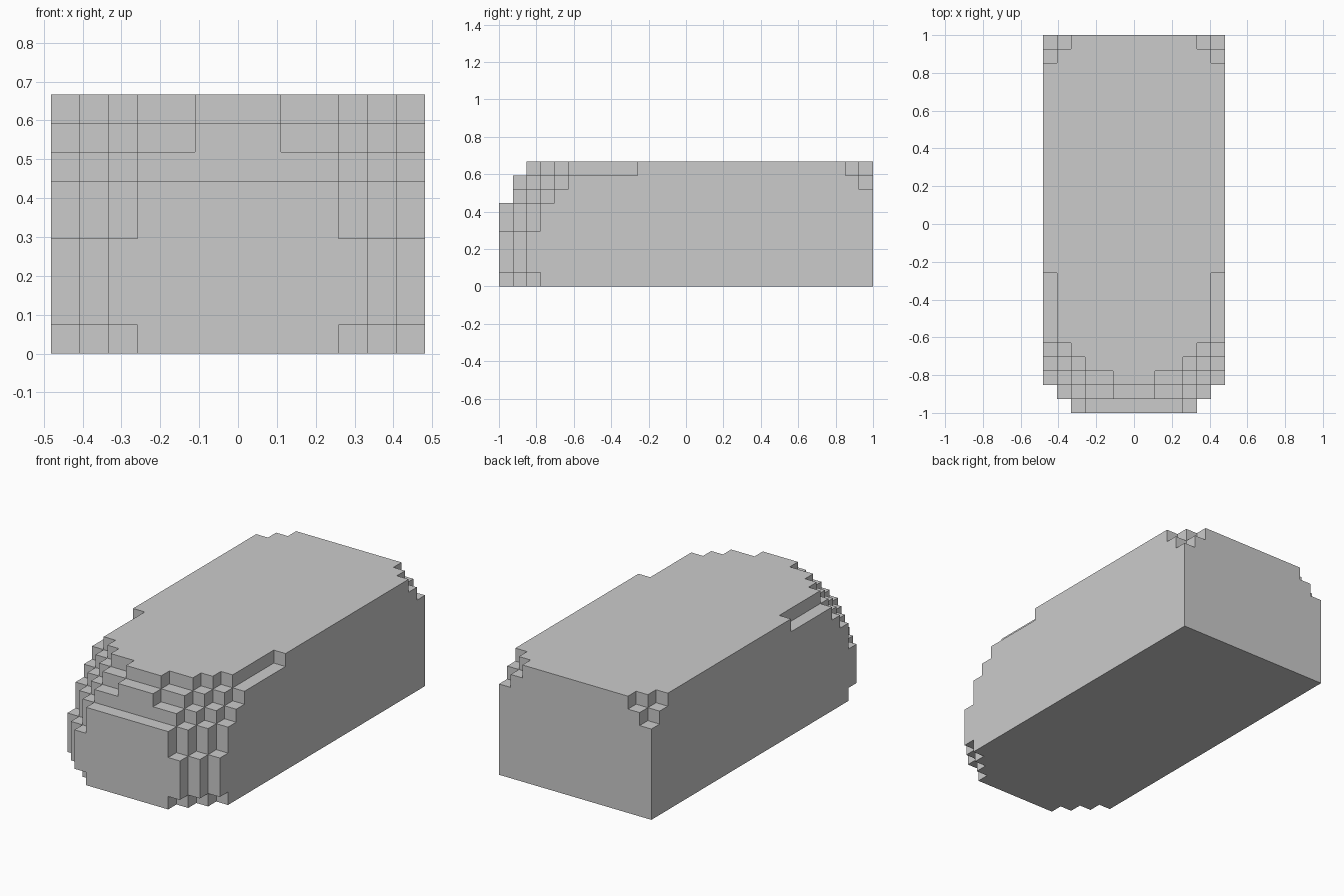
import bpy, bmesh
from mathutils import Vector

if "Cube" in bpy.data.objects:
    bpy.data.objects.remove(bpy.data.objects["Cube"])

NX, NY, NZ = 13, 27, 9
U = 2 / NY  # voxel size

# Per layer group: empty front rows, side insets stepping back from the front,
# side insets stepping forward from the back
LOWER = (0, [3, 2, 1], [])
MIDDLE = (0, [2, 1], [])
LAYERS = [LOWER] + [MIDDLE] * 3 + [LOWER] * 2 + [
    (1, [3, 2, 1], []),
    (1, [5, 3, 2, 1], [1]),
    (2, [5, 3, 2] + [1] * 5, [2, 1]),
]

# Filled voxels
solid = set()
for k, (skip, front, back) in enumerate(LAYERS):
    insets = [0] * NY
    for n, inset in enumerate(front):
        insets[skip + n] = inset
    for n, inset in enumerate(back):
        insets[NY - 1 - n] = inset
    for j in range(skip, NY):
        for i in range(insets[j], NX - insets[j]):
            solid.add((i, j, k))

# Outer skin: one quad for each exposed voxel side
bm = bmesh.new()
verts = {}


def corner(p):
    if p not in verts:
        verts[p] = bm.verts.new(((p[0] - NX / 2) * U, (p[1] - NY / 2) * U, p[2] * U))
    return verts[p]


for cell in sorted(solid):
    for axis in range(3):
        for side in (0, 1):
            near = list(cell)
            near[axis] += 2 * side - 1
            if tuple(near) in solid:
                continue
            quad = []
            for a, b in ((0, 0), (1, 0), (1, 1), (0, 1)):
                p = list(cell)
                p[axis] += side
                p[(axis + 1) % 3] += a
                p[(axis + 2) % 3] += b
                quad.append(corner(tuple(p)))
            bm.faces.new(quad if side else quad[::-1])

# Merge coplanar quads into large flat faces
bmesh.ops.dissolve_limit(bm, angle_limit=0.01, verts=bm.verts[:], edges=bm.edges[:])
mesh = bpy.data.meshes.new("stepped_body")
bm.to_mesh(mesh)
bm.free()
bpy.context.collection.objects.link(bpy.data.objects.new("stepped_body", mesh))
